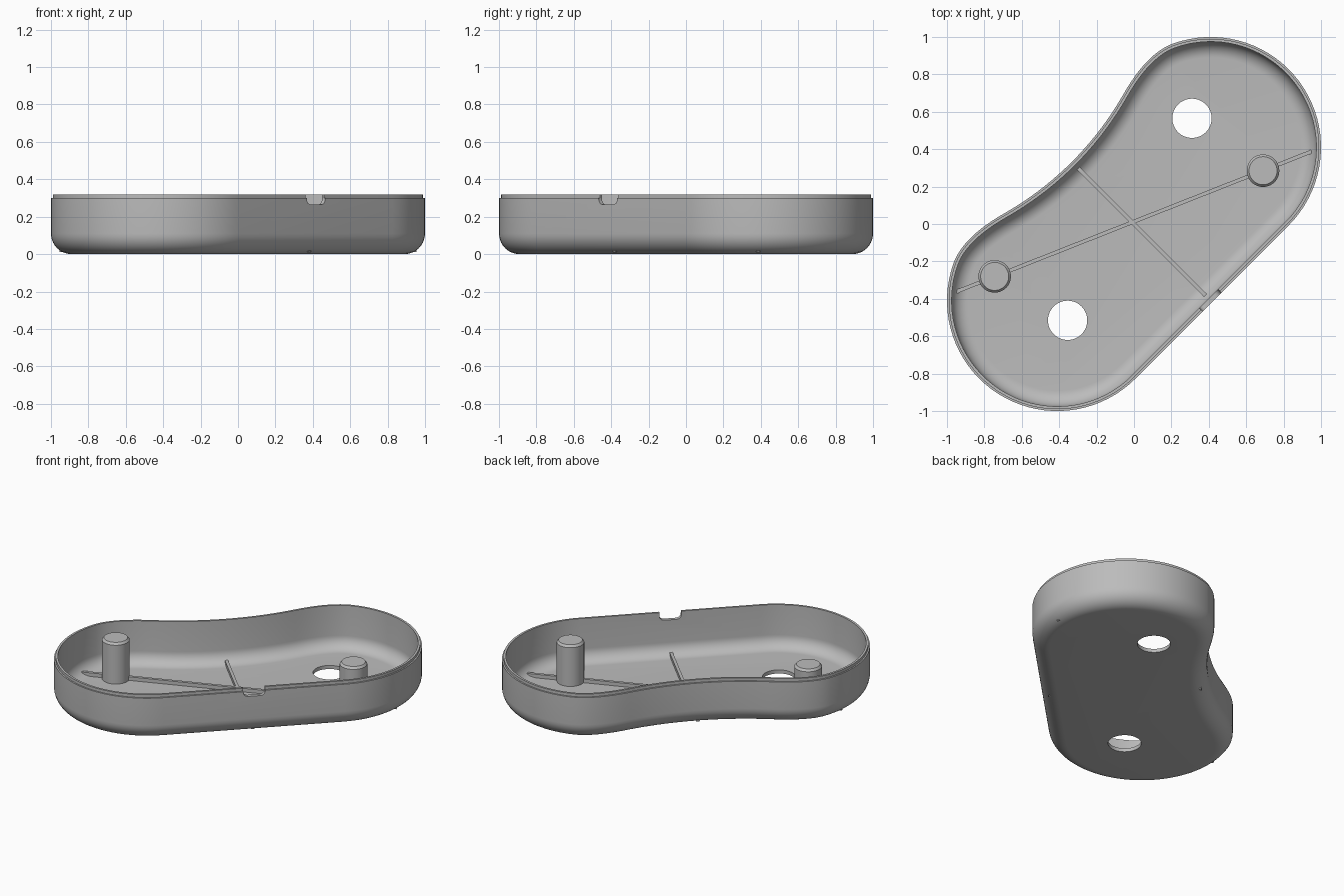
import bpy
from math import sin, cos, pi, radians, sqrt, atan2, hypot
from mathutils import Vector

cube = bpy.data.objects.get("Cube")
if cube:
    bpy.data.objects.remove(cube, do_unlink=True)

grey = bpy.data.materials.new("plain grey")
grey.use_nodes = True
COLOUR = (0.5, 0.5, 0.5, 1)
grey.diffuse_color = COLOUR
grey.node_tree.nodes["Principled BSDF"].inputs["Base Color"].default_value = COLOUR

WALL, FLOOR, FILLET = 0.025, 0.025, 0.11
RIM, LIP = 0.30, 0.32


def make(name, verts, faces):
    mesh = bpy.data.meshes.new(name)
    mesh.from_pydata(verts, [], faces)
    mesh.materials.append(grey)
    obj = bpy.data.objects.new(name, mesh)
    bpy.context.collection.objects.link(obj)
    return obj


def stack(name, rings):
    """Skin a list of equal closed rings and cap both ends."""
    n = len(rings[0])
    faces = [tuple(range(n))[::-1], tuple(range((len(rings) - 1) * n, len(rings) * n))]
    for r in range(len(rings) - 1):
        for i in range(n):
            j = (i + 1) % n
            faces.append((r * n + i, r * n + j, (r + 1) * n + j, (r + 1) * n + i))
    return make(name, [v for ring in rings for v in ring], faces)


def lathe(name, x, y, profile, n=48):
    return stack(name, [[(x + r * cos(2 * pi * i / n), y + r * sin(2 * pi * i / n), z)
                         for i in range(n)] for r, z in profile])


def bar(name, a, b, width, z0, z1):
    """Straight upright bar between two plan points."""
    a, b = Vector(a), Vector(b)
    d = (b - a).normalized() * width / 2
    s = Vector((-d.y, d.x))
    plan = [a - s, b - s, b + s, a + s]
    return stack(name, [[(p.x, p.y, z) for p in plan] for z in (z0, z1)])


def smooth(obj):
    bpy.ops.object.select_all(action="DESELECT")
    obj.select_set(True)
    bpy.context.view_layer.objects.active = obj
    bpy.ops.object.shade_smooth_by_angle(angle=radians(30))


# Plan outline: half of it, anticlockwise, then mirrored across the short axis
C, R, WAIST, BIG, END = 0.41, 0.59, 0.47, 1.70, 0.45
half = []
for i in range(37):
    a = radians(-45 + 155 * i / 36)
    half.append(Vector((C + R * cos(a), C + R * sin(a))))


def waist_point(u):
    v = WAIST + BIG - sqrt(BIG * BIG - u * u)
    return Vector((u - v, u + v)) / sqrt(2)


start, mid, end = half[-1], Vector((0.068, 0.913)), waist_point(END)
for i in range(1, 13):
    t = i / 12
    half.append(start * (1 - t) ** 2 + mid * 2 * t * (1 - t) + end * t * t)
for i in range(1, 10):
    half.append(waist_point(END * (1 - i / 9)))
outline = half + [Vector((-p.y, -p.x)) for p in reversed(half[:-1])]

normals = []
for i, p in enumerate(outline):
    before = (p - outline[i - 1]).normalized()
    after = (outline[(i + 1) % len(outline)] - p).normalized()
    t = (before + after).normalized()
    normals.append(Vector((-t.y, t.x)))


def ring(inset, z):
    return [(p.x + n.x * inset, p.y + n.y * inset, z) for p, n in zip(outline, normals)]


# Tray section: underside fillet, outer wall, stepped lip, inner wall, floor fillet
steps = [pi / 2 * i / 10 for i in range(11)]
inner = FILLET - WALL
section = [(FILLET - FILLET * sin(a), FILLET - FILLET * cos(a)) for a in steps]
section += [(0, RIM), (0.01, RIM), (0.01, LIP), (WALL, LIP)]
section += [(FILLET - inner * cos(a), FILLET - inner * sin(a)) for a in steps]
tray = stack("tray_shell", [ring(d, z) for d, z in section])

# Cutters: two round floor holes and a round-bottomed notch in the straight wall
cutters = [lathe("hole_cutter", x, y, [(0.105, -0.1), (0.105, 0.1)], 64)
           for x, y in ((0.31, 0.565), (-0.355, -0.515))]
w, low, r = 0.07, 0.265, 0.03
shape = [(-w, 0.4)]
shape += [(-w + r - r * cos(a), low + r - r * sin(a)) for a in steps[::2]]
shape += [(w - r + r * sin(a), low + r - r * cos(a)) for a in steps[::2]]
shape += [(w, 0.4)]
cutters.append(stack("notch_cutter", [
    [((u - v) / sqrt(2), (u + v) / sqrt(2), z) for u, z in shape] for v in (-0.5, -0.7)]))

bpy.context.view_layer.objects.active = tray
for cutter in cutters:
    cutter.hide_render = True
    mod = tray.modifiers.new("cut", "BOOLEAN")
    mod.operation, mod.solver, mod.object = "DIFFERENCE", "EXACT", cutter
    bpy.ops.object.modifier_apply(modifier=mod.name)
    bpy.data.objects.remove(cutter, do_unlink=True)
smooth(tray)

# Two posts with chamfered tops
for name, x, y in (("left_post", 0.69, 0.285), ("right_post", -0.745, -0.28)):
    smooth(lathe(name, x, y, [(0.087, 0.01), (0.087, 0.295), (0.075, 0.31)]))

# Crossing floor ribs
bar("long_rib", (-0.95, -0.362), (0.95, 0.388), 0.02, 0.012, 0.05)
bar("cross_rib", (-0.302, 0.302), (0.383, -0.383), 0.02, 0.012, 0.05)
